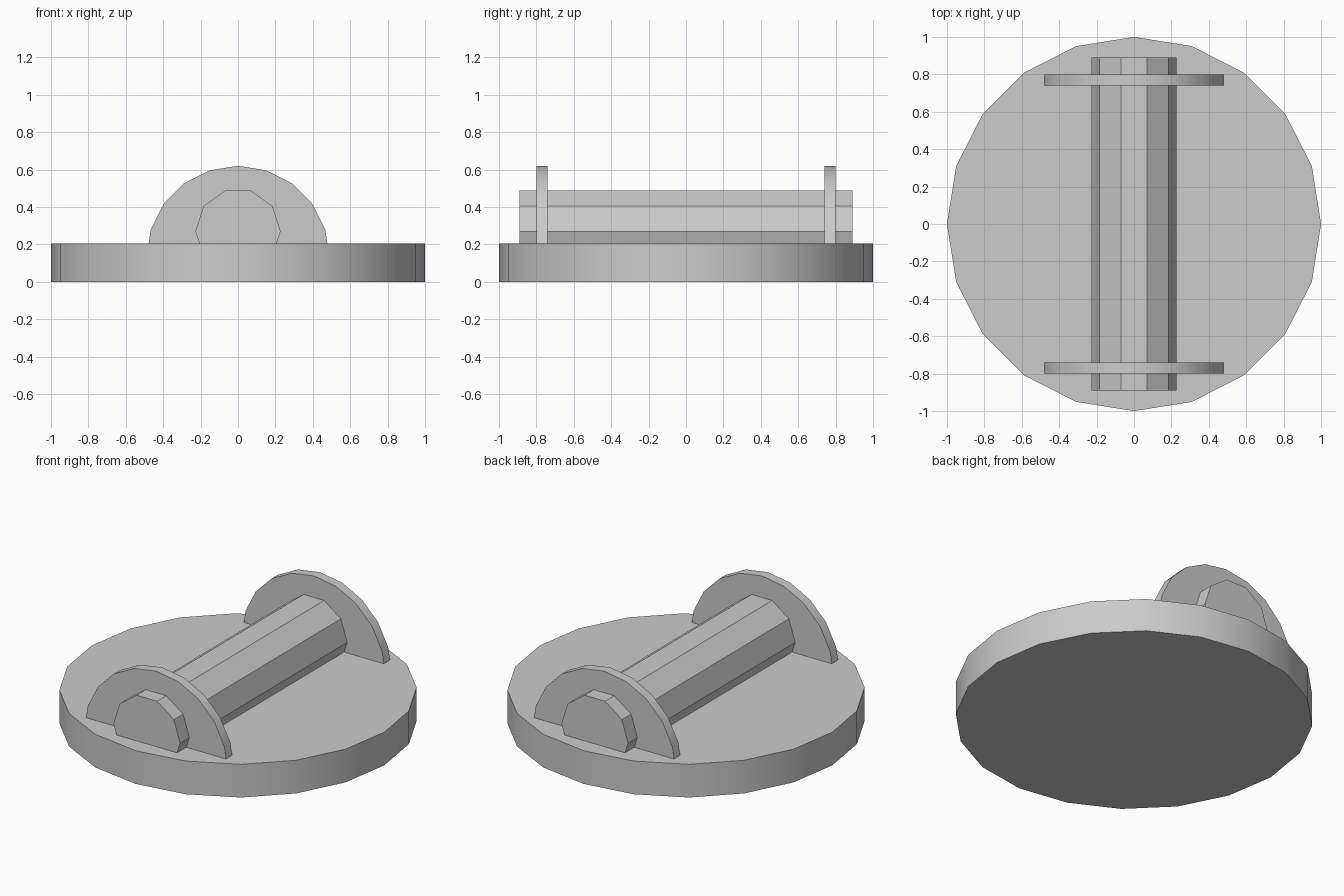
import bpy, bmesh
from math import sin, cos, pi, radians

if "Cube" in bpy.data.objects:
    bpy.data.objects.remove(bpy.data.objects["Cube"])


def prism(name, profile, start, end, along_y=False):
    """Extrude a closed 2D profile along z, or along y (profile is then x, z)."""
    bm = bmesh.new()
    place = (lambda p: (p[0], start, p[1])) if along_y else (lambda p: (p[0], p[1], start))
    face = bm.faces.new([bm.verts.new(place(p)) for p in profile])
    ext = bmesh.ops.extrude_face_region(bm, geom=[face], use_keep_orig=True)
    moved = [g for g in ext["geom"] if isinstance(g, bmesh.types.BMVert)]
    d = end - start
    bmesh.ops.translate(bm, verts=moved, vec=(0, d, 0) if along_y else (0, 0, d))
    bmesh.ops.recalc_face_normals(bm, faces=bm.faces[:])
    mesh = bpy.data.meshes.new(name)
    bm.to_mesh(mesh)
    bm.free()
    obj = bpy.data.objects.new(name, mesh)
    bpy.context.collection.objects.link(obj)
    bpy.ops.object.select_all(action='DESELECT')
    obj.select_set(True)
    bpy.context.view_layer.objects.active = obj
    bpy.ops.object.shade_smooth_by_angle(angle=radians(30))
    return obj


def arc(r, sides, count, cz=0.0):
    return [(r * cos(2 * pi * i / sides), cz + r * sin(2 * pi * i / sides)) for i in range(count)]


# round base plate, 20 sides
prism("base_plate", arc(1.0, 20, 20), 0.0, 0.205)

# ten-sided bar lying across the plate, partly sunk in
prism("cross_bar", arc(0.228, 10, 10, 0.27), -0.89, 0.89, along_y=True)

# half-round collars near both ends of the bar, feet hidden in the plate
for side, y in (("front", -0.77), ("back", 0.77)):
    prism(side + "_collar", arc(0.49, 20, 11, 0.13), y - 0.03, y + 0.03, along_y=True)
